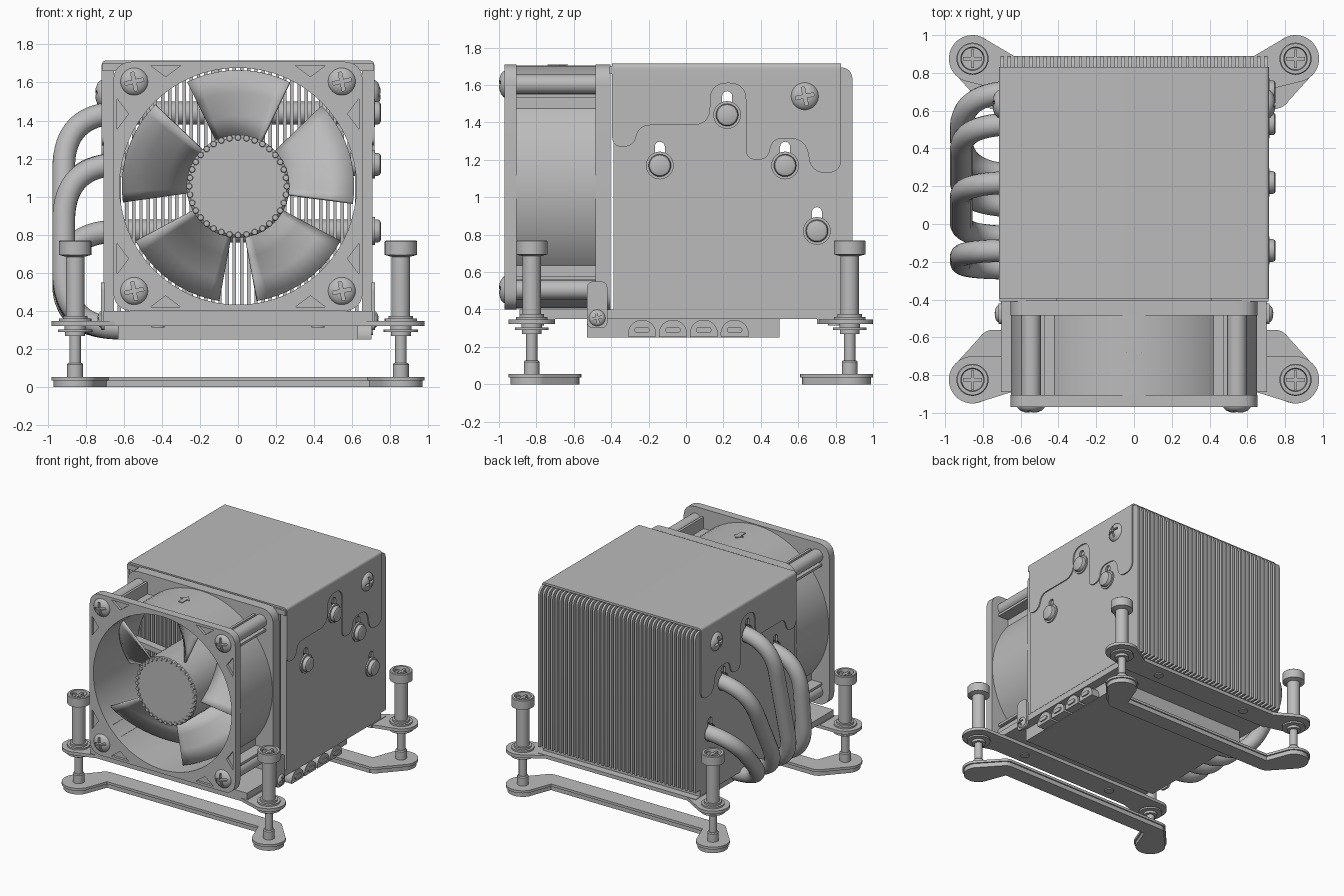
import bpy, bmesh, math
from mathutils import Matrix, Vector

old = bpy.data.objects.get("Cube")
if old:
    bpy.data.objects.remove(old)

grey = bpy.data.materials.new("light_grey_metal")
grey.use_nodes = True
COL = (0.5, 0.5, 0.5, 1)
grey.diffuse_color = COL
grey.node_tree.nodes["Principled BSDF"].inputs["Base Color"].default_value = COL

# Local (u, v, w) directions for each facing
AXES = {"x": ((0, 1, 0), (0, 0, 1), (1, 0, 0)),
        "-x": ((0, -1, 0), (0, 0, 1), (-1, 0, 0)),
        "-y": ((1, 0, 0), (0, 0, 1), (0, -1, 0)),
        "z": ((1, 0, 0), (0, 1, 0), (0, 0, 1))}
made = []


def facing(axis, loc=(0, 0, 0)):
    return Matrix.Translation(loc) @ Matrix(AXES[axis]).transposed().to_4x4()


def add(name, mesh):
    ob = bpy.data.objects.new(name, mesh)
    bpy.context.scene.collection.objects.link(ob)
    if not mesh.materials:
        mesh.materials.append(grey)
    made.append(ob)
    return ob


def finish(name, bm, matrix=None):
    bmesh.ops.remove_doubles(bm, verts=bm.verts, dist=1e-5)
    bmesh.ops.recalc_face_normals(bm, faces=bm.faces)
    if matrix:
        bm.transform(matrix)
    mesh = bpy.data.meshes.new(name)
    bm.to_mesh(mesh)
    bm.free()
    return add(name, mesh)


def evaluated(ob):
    dg = bpy.context.evaluated_depsgraph_get()
    return bpy.data.meshes.new_from_object(ob.evaluated_get(dg))


def box(name, x, y, z):
    bm = bmesh.new()
    bmesh.ops.create_cube(bm, size=1)
    for v in bm.verts:
        v.co = [a[0] + (c + 0.5) * (a[1] - a[0]) for a, c in zip((x, y, z), v.co)]
    return finish(name, bm)


def lathe(name, profile, axis, loc, steps=32):
    bm = bmesh.new()
    vs = [bm.verts.new((r, 0, h)) for r, h in profile]
    es = [bm.edges.new(p) for p in zip(vs, vs[1:])]
    bmesh.ops.spin(bm, geom=vs + es, cent=(0, 0, 0), axis=(0, 0, 1), angle=math.tau, steps=steps)
    return finish(name, bm, facing(axis, loc))


def arc(u, v, r, a0=0, a1=360, n=64):
    return [(u + r * math.cos(math.radians(a0 + (a1 - a0) * i / n)),
             v + r * math.sin(math.radians(a0 + (a1 - a0) * i / n))) for i in range(n + (abs(a1 - a0) < 360))]


def fillet(points, radius, sharp=(), n=8):
    """Rounds the corners of a path, except the sharp ones."""
    pts = [Vector(p) for p in points]
    out = []
    for i, p in enumerate(pts):
        if i in sharp:
            out.append(p)
            continue
        a, b = pts[i - 1] - p, pts[(i + 1) % len(pts)] - p
        d = min(radius, a.length * 0.49, b.length * 0.49)
        a, b = p + a.normalized() * d, p + b.normalized() * d
        for k in range(n + 1):
            t = k / n
            out.append(a * (1 - t) ** 2 + p * (2 * t * (1 - t)) + b * t * t)
    return out


def rect(u0, v0, u1, v1):
    return [(u0, v0), (u1, v0), (u1, v1), (u0, v1)]


def plate(name, loops, axis, w0, w1):
    """Flat outline, with inner loops as holes, extruded from w0 to w1."""
    cu = bpy.data.curves.new(name, "CURVE")
    cu.dimensions, cu.fill_mode, cu.extrude = "2D", "BOTH", (w1 - w0) / 2
    for loop in loops:
        sp = cu.splines.new("POLY")
        sp.points.add(len(loop) - 1)
        for q, p in zip(sp.points, loop):
            q.co = (p[0], p[1], 0, 1)
        sp.use_cyclic_u = True
    tmp = bpy.data.objects.new(name, cu)
    bpy.context.scene.collection.objects.link(tmp)
    bm = bmesh.new()
    bm.from_mesh(evaluated(tmp))
    bpy.data.objects.remove(tmp)
    return finish(name, bm, facing(axis) @ Matrix.Translation((0, 0, (w0 + w1) / 2)))


def capsule(p, r, q, s):
    """Outline around two circles."""
    a = math.degrees(math.atan2(q[1] - p[1], q[0] - p[0]))
    return arc(*p, r, a + 90, a + 270, 24) + arc(*q, s, a - 90, a + 90, 24)


# Cross-head screw mesh, shared by every screw
plus = [(-.05, -.009), (-.009, -.009), (-.009, -.05), (.009, -.05), (.009, -.009), (.05, -.009),
        (.05, .009), (.009, .009), (.009, .05), (-.009, .05), (-.009, .009), (-.05, .009)]
cutter = plate("cross_cutter", [plus], "z", 0.012, 0.1)
cutter.hide_render = True
head = lathe("screw_template", [(0, .033), (.03, .031), (.055, .022), (.07, .008), (.073, 0), (0, 0)], "z", (0, 0, 0))
cut = head.modifiers.new("cross", "BOOLEAN")
cut.object, cut.operation, cut.solver = cutter, "DIFFERENCE", "EXACT"
screw_mesh = evaluated(head)
for ob in (head, cutter):
    made.remove(ob)
    bpy.data.objects.remove(ob)


def screw(name, axis, loc, size=1):
    turn = Matrix.Rotation(math.radians(12), 4, "Z")
    add(name, screw_mesh).matrix_world = facing(axis, loc) @ turn @ Matrix.Scale(size, 4)


# Fin stack with keyholes for the pipes
HOLES = [(-.14, 1.17), (.22, 1.44), (.53, 1.17), (.70, .82)]
keys = [arc(y, z, .068, 113, 427, 24) + arc(y, z + .10, .027, 0, 180, 8) for y, z in HOLES]
fin_edge = fillet(rect(-.385, .40, .89, 1.695), .07, sharp=(0, 1, 3))
fins = plate("cooling_fins", [fin_edge] + keys, "x", -.707, -.689)
arr = fins.modifiers.new("row", "ARRAY")
arr.use_relative_offset, arr.use_constant_offset = False, True
arr.count, arr.constant_offset_displace = 38, (1.396 / 37, 0, 0)

# Cover: rounded top shell, wavy sides, front lips and screws
shell = [(-.716, 1.66), (-.716, 1.715), (.716, 1.715), (.716, 1.66),
         (.706, 1.66), (.706, 1.698), (-.706, 1.698), (-.706, 1.66)]
plate("cover_top", [fillet(shell, .03, sharp=(0, 3, 4, 5, 6, 7))], "-y", -.83, .395)
wave = [(-.395, 1.67), (-.395, 1.27), (-.28, 1.27), (-.25, 1.385), (.13, 1.385), (.13, 1.61), (.32, 1.61),
        (.32, 1.2), (.44, 1.2), (.46, 1.315), (.64, 1.315), (.67, 1.13), (.83, 1.13), (.83, 1.67)]
for s, ax in ((1, "x"), (-1, "-x")):
    plate("cover_side", [[(s * p[0], p[1]) for p in fillet(wave, .1, sharp=(0, 13))]], ax, .706, .716)
    screw("cover_screw", ax, (s * .716, .635, 1.54))
    box("cover_lip", sorted((s * .41, s * .712)), (-.41, -.395), (1.66, 1.70))
    box("front_edge_strip", sorted((s * .655, s * .707)), (-.388, -.378), (.40, 1.695))
    plate("side_tab", [fillet(rect(s * -.53, .30, s * -.42, .55), .04)], ax, .70, .718)
    screw("side_tab_screw", ax, (s * .718, -.475, .355), .6)

# Base plate, cold block and half-round pipe ends
box("base_plate", (-.705, .705), (-.89, .83), (.35, .40))
box("cold_block", (-.63, .63), (-.53, .50), (.25, .352))
BASE_Y = [-.235, -.07, .095, .26]
for y in BASE_Y:
    bump = [(a, max(b, .25)) for a, b in arc(y, .27, .075, -14, 194, 24)]
    plate("pipe_end_cover", [bump], "x", .60, .70)
    plate("pipe_end", [capsule((y - .025, .29), .016, (y + .025, .29), .016)], "x", .69, .71)

# Heat pipes, bent from the fins down into the block
for (y, z), by in zip(HOLES, BASE_Y):
    path = fillet([(.70, y, z), (-.915, y, z), (-.915, by, .31), (.5, by, .31)], .3, sharp=(0, 3), n=16)
    cu = bpy.data.curves.new("heat_pipe", "CURVE")
    cu.dimensions, cu.bevel_depth, cu.bevel_resolution, cu.use_fill_caps = "3D", .06, 6, True
    sp = cu.splines.new("POLY")
    sp.points.add(len(path) - 1)
    for q, p in zip(sp.points, path):
        q.co = (*p, 1)
    tmp = bpy.data.objects.new("pipe_path", cu)
    bpy.context.scene.collection.objects.link(tmp)
    add("heat_pipe", evaluated(tmp))
    bpy.data.objects.remove(tmp)
    lathe("pipe_tip", [(.074, 0), (.074, .018), (.06, .018), (.06, .035), (.055, .045), (.045, .05), (0, .05)],
          "x", (.70, y, z))

# Fan housing: square flanges with recessed corner panels, round duct, corner posts and ribs
FZ = 1.055
square = fillet(rect(-.655, .40, .655, 1.71), .11)
corners = [(sx, sz) for sx in (-1, 1) for sz in (-1, 1)]
panels = [[(sx * a, FZ + sz * b) for a, b in tri] for sx, sz in corners
          for tri in (((.635, .30), (.635, .46), (.575, .38)), ((.30, .635), (.46, .635), (.38, .575)))]
bore = arc(0, FZ, .622)
plate("fan_rear_flange", [square, bore], "-y", .405, .485)
plate("fan_front_flange", [square, bore], "-y", .905, .95)
plate("fan_front_face", [square, bore] + panels, "-y", .95, .97)
plate("fan_duct", [arc(0, FZ, .65), bore], "-y", .44, .94)
for sx, sz in corners:
    x, z = sx * .545, FZ + sz * .55
    lathe("fan_post", [(.052, 0), (.052, .5)], "-y", (x, -.43, z))
    screw("fan_screw", "-y", (x, -.967, z))
    for a, b, c, d in ((.475, .495, .40, .59), (.40, .59, .475, .495)):
        box("corner_rib", sorted((sx * a, sx * b)), (-.93, -.44), sorted((FZ + sz * c, FZ + sz * d)))
arrow = [(-.018, -.74), (.018, -.74), (.018, -.68), (.04, -.68), (0, -.63), (-.04, -.68), (-.018, -.68)]
plate("airflow_arrow", [arrow], "z", 1.703, 1.711)

# Fan rotor: hub, rim beads, five pitched blades and rear struts
lathe("fan_hub", [(0, .46), (.255, .46), (.27, .445), (.27, 0), (0, 0)], "-y", (0, -.47, FZ), 64)
for i in range(36):
    a = math.tau * i / 36
    lathe("hub_bead", [(0, .022), (.014, .02), (.017, .014), (.017, 0)], "-y",
          (.256 * math.cos(a), -.915, FZ + .256 * math.sin(a)), 10)
for k in range(5):
    mid = math.radians(90 + 72 * k)
    bm = bmesh.new()
    grid = []
    for i in range(11):
        t = i / 10
        a = mid + math.radians(-26 + 52 * t)
        grid.append([bm.verts.new((r * math.cos(a), -.86 + .33 * t, FZ + r * math.sin(a)))
                     for r in (.26, .37, .49, .61)])
    for g, h in zip(grid, grid[1:]):
        for j in range(3):
            bm.faces.new((g[j], g[j + 1], h[j + 1], h[j]))
    blade = finish("fan_blade", bm)
    blade.modifiers.new("thickness", "SOLIDIFY").thickness = .015
    c, s = math.cos(mid + .2), math.sin(mid + .2)
    plate("fan_strut", [capsule((.2 * c, FZ + .2 * s), .02, (.63 * c, FZ + .63 * s), .02)], "-y", .41, .475)

# Mounting: upper bars, lower brackets and spring screws
for d, my in ((-1, -.825), (1, .875)):
    box("mount_bar", (-.71, .71), sorted((d * .89, d * .70)), (.322, .351))
    near, far = sorted((my - d * .265, my - d * .115))
    box("lower_bracket_bar", (-.76, .76), (near, far), (.035, .055))
    box("lower_bracket_rib", (-.75, .75), (near + .01, far - .01), (0, .036))
    for s in (-1, 1):
        m = (s * .855, my)
        plate("mount_ear", [capsule(m, .125, (s * .66, d * .795), .095)], "z", .322, .347)
        foot = (s * .745, my - d * .18)
        plate("bracket_foot", [capsule(m, .125, foot, .085)], "z", .035, .055)
        plate("bracket_foot_rib", [capsule(m, .113, foot, .073)], "z", 0, .036)
        lathe("bar_rivet", [(0, 0), (.035, 0), (.035, .012)], "z", (s * .42, d * .795, .314))
        lathe("foot_stud", [(.042, 0), (.042, .07), (.036, .078), (0, .078)], "z", (*m, .05), 24)
        lathe("spring_screw", [(0, .125), (.03, .125), (.03, .27), (.052, .27), (.052, .29), (.09, .29), (.09, .304),
                               (.055, .304), (.055, .345), (.085, .345), (.085, .36), (.065, .36), (.065, .375),
                               (.049, .375), (.049, .685), (.085, .695), (.085, .765), (.08, .77), (.062, .77),
                               (.058, .735), (0, .735)], "z", (*m, 0))
        plate("screw_cross", [[(m[0] + a, m[1] + b) for a, b in plus]], "z", .73, .758)

# Smooth round surfaces, keep hard edges
bpy.context.view_layer.update()
for ob in bpy.context.selected_objects:
    ob.select_set(False)
for ob in made:
    ob.select_set(True)
bpy.context.view_layer.objects.active = made[0]
bpy.ops.object.shade_smooth_by_angle(angle=math.radians(32))
